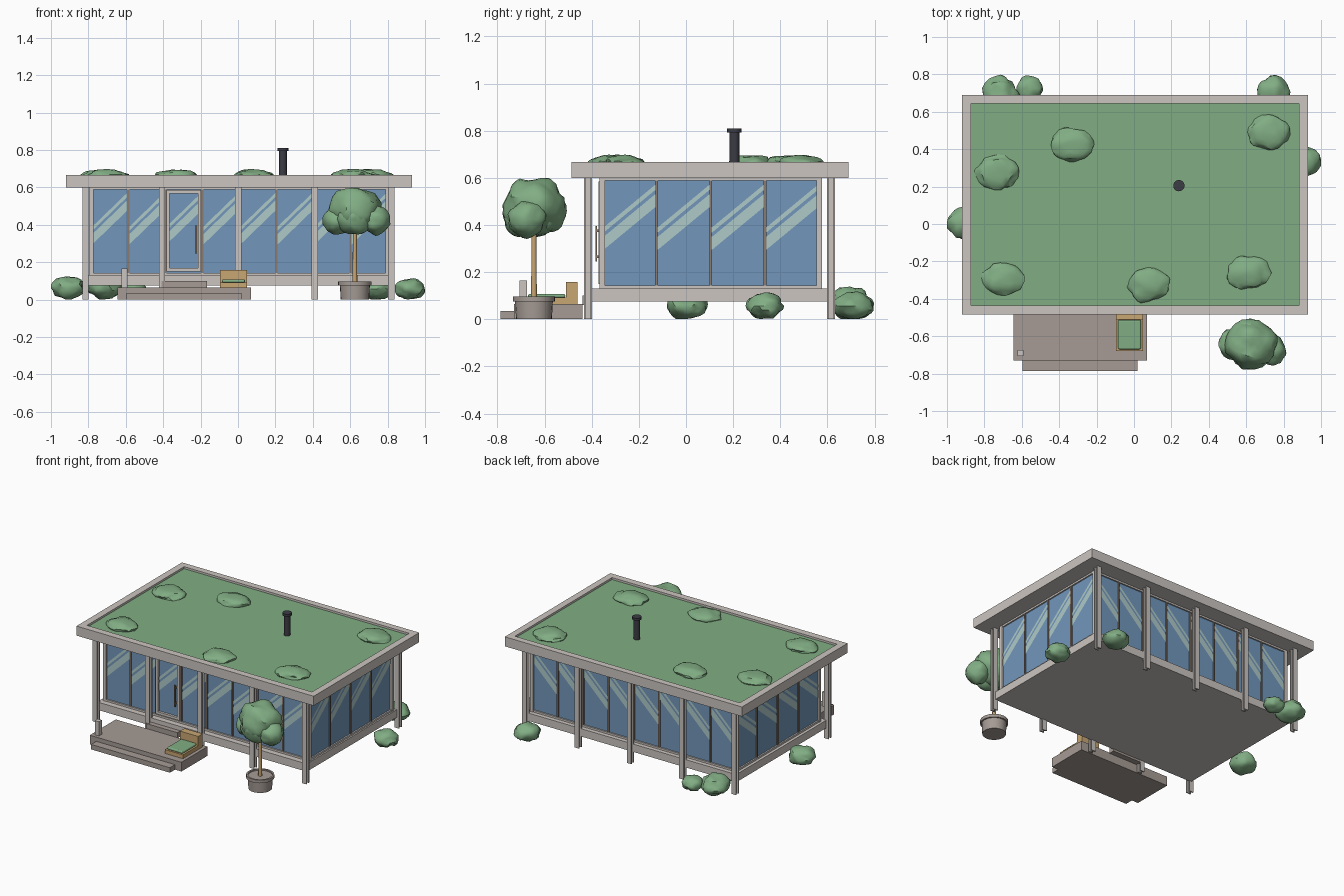
import bpy, bmesh, math, random
from mathutils import Vector, noise

if "Cube" in bpy.data.objects:
    bpy.data.objects.remove(bpy.data.objects["Cube"])
random.seed(4)


def material(name, r, g, b):
    m = bpy.data.materials.new(name)
    m.diffuse_color = (r, g, b, 1)
    m.use_nodes = True
    m.node_tree.nodes["Principled BSDF"].inputs["Base Color"].default_value = (r, g, b, 1)
    return m


pale = material("pale_metal", .60, .56, .53)
stone = material("taupe_stone", .38, .33, .30)
leaf = material("leaf_green", .22, .42, .23)
glass = material("blue_glass", .17, .31, .50)
glare = material("glass_glare", .42, .59, .58)
wood = material("warm_wood", .58, .38, .17)
dark = material("dark_metal", .045, .045, .06)
trim = material("brown_trim", .26, .20, .16)


def finish(name, bm, mat, smooth=False):
    mesh = bpy.data.meshes.new(name)
    bm.to_mesh(mesh)
    bm.free()
    mesh.materials.append(mat)
    ob = bpy.data.objects.new(name, mesh)
    bpy.context.collection.objects.link(ob)
    if smooth:
        bpy.ops.object.select_all(action="DESELECT")
        ob.select_set(True)
        bpy.context.view_layer.objects.active = ob
        bpy.ops.object.shade_smooth_by_angle(angle=math.radians(40))
    return ob


def add_box(bm, x0, x1, y0, y1, z0, z1):
    for v in bmesh.ops.create_cube(bm, size=1)["verts"]:
        v.co = (x1 if v.co.x > 0 else x0, y1 if v.co.y > 0 else y0, z1 if v.co.z > 0 else z0)


def box(name, mat, *bounds):
    bm = bmesh.new()
    add_box(bm, *bounds)
    return finish(name, bm, mat)


def lathe(name, mat, x, y, profile, sides=24):
    # profile: (radius, height) pairs from bottom to top
    bm = bmesh.new()
    rings = [[bm.verts.new((x + r * math.cos(math.tau * i / sides),
                            y + r * math.sin(math.tau * i / sides), z))
              for i in range(sides)] for r, z in profile]
    for low, high in zip(rings, rings[1:]):
        for i in range(sides):
            j = (i + 1) % sides
            bm.faces.new((low[i], low[j], high[j], high[i]))
    bm.faces.new(rings[0][::-1])
    bm.faces.new(rings[-1])
    return finish(name, bm, mat, True)


def blob(bm, centre, radii, bump=.22):
    # lumpy ball of leaves
    seed = Vector([random.uniform(0, 50) for _ in range(3)])
    for v in bmesh.ops.create_icosphere(bm, subdivisions=3, radius=1)["verts"]:
        n = v.co.normalized()
        k = 1 + bump * noise.noise(n * 1.7 + seed) + bump * .3 * noise.noise(n * 4 + seed)
        v.co = Vector([c + r * a * k for c, r, a in zip(centre, radii, n)])


# Floor and roof tray
box("floor_slab", pale, -.815, .82, -.405, .605, .075, .13)
box("roof_slab", pale, -.92, .93, -.485, .69, .60, .643)
rim = bmesh.new()
add_box(rim, -.92, .93, -.485, -.437, .643, .667)
add_box(rim, -.92, .93, .645, .69, .643, .667)
add_box(rim, -.92, -.872, -.437, .645, .643, .667)
add_box(rim, .883, .93, -.437, .645, .643, .667)
finish("roof_rim", rim, pale)
box("roof_lawn", leaf, -.872, .883, -.437, .645, .643, .653)

# Steel columns with an H section
for side, y in (("front", -.415), ("back", .615)):
    for i in range(5):
        x = -.815 + i * .4085
        bm = bmesh.new()
        for s in (-1, 1):
            add_box(bm, x - .017, x + .017, y + s * .013 - .004, y + s * .013 + .004, 0, .60)
        add_box(bm, x - .005, x + .005, y - .01, y + .01, 0, .60)
        finish(f"{side}_column_{i + 1}", bm, pale)

# Glass body with corner trims
X0, X1, Y0, Y1 = -.785, .80, -.355, .565
box("glass_body", glass, X0, X1, Y0, Y1, .13, .60)
for name, x in (("left", X1), ("right", X0)):
    for end, y in (("front", Y0), ("back", Y1)):
        box(f"{end}_{name}_corner", pale, x - .012, x + .012, y - .012, y + .012, .13, .60)


def wall(name, along, fixed, out, start, stop, count):
    # rails, mullions and diagonal glare strips on one glass side
    def place(u, depth, z):
        d = fixed + out * depth
        return (u, d, z) if along == "x" else (d, u, z)

    def bar(bm, u0, u1, z0, z1, depth):
        a, b = place(u0, -.004, z0), place(u1, depth, z1)
        add_box(bm, *[f(p) for p in zip(a, b) for f in (min, max)])

    step = (stop - start) / count
    rails, posts, shine = bmesh.new(), bmesh.new(), bmesh.new()
    bar(rails, start, stop, .13, .143, .01)
    bar(rails, start, stop, .588, .60, .01)
    for i in range(count + 1):
        u = start + i * step
        bar(posts, u - .006, u + .006, .143, .588, .008)
    for i in range(count):
        a, b = start + i * step + .006, start + (i + 1) * step - .006
        for z, thick in ((.295, .055), (.368, .022)):
            corners = [(a, z), (b, z + .18), (b, z + .18 + thick), (a, z + thick)]
            face = shine.faces.new([shine.verts.new(place(u, .003, h)) for u, h in corners])
            face.normal_update()
            if face.normal.dot(Vector(place(0, 1, 0)) - Vector(place(0, 0, 0))) * 1 < 0:
                face.normal_flip()
    finish(name + "_rails", rails, pale)
    finish(name + "_mullions", posts, trim)
    finish(name + "_glare", shine, glare)


wall("front", "x", Y0, -1, X0, X1, 8)
wall("back", "x", Y1, 1, X0, X1, 8)
wall("right_side", "y", X0, -1, Y0, Y1, 4)
wall("left_side", "y", X1, 1, Y0, Y1, 4)

# Door
door = bmesh.new()
for x in (-.383, -.215):
    add_box(door, x, x + .018, -.372, Y0, .15, .585)
for z in (.15, .567):
    add_box(door, -.365, -.215, -.372, Y0, z, z + .018)
finish("door_frame", door, pale)
handle = bmesh.new()
add_box(handle, -.23, -.22, -.385, -.377, .245, .395)
for z in (.26, .37):
    add_box(handle, -.23, -.22, -.38, -.355, z, z + .01)
finish("door_handle", handle, trim)

# Terrace
box("terrace", stone, -.645, .07, -.73, -.44, 0, .065)
box("terrace_step", stone, -.595, .02, -.787, -.73, 0, .035)
box("door_step", stone, -.41, -.165, -.44, -.40, .06, .10)
box("bollard", pale, -.622, -.59, -.706, -.674, .065, .165)

# Lounger
box("lounger_base", wood, -.095, .047, -.68, -.46, .065, .092)
box("lounger_back", wood, -.095, .047, -.51, -.46, .092, .157)
cushion = box("lounger_cushion", leaf, -.085, .037, -.67, -.512, .09, .108)
bevel = cushion.modifiers.new("soft_edges", "BEVEL")
bevel.width, bevel.segments = .008, 3

# Flue
lathe("flue", dark, .24, .205, [(.021, .645), (.021, .793), (.03, .793), (.03, .81)])

# Potted tree
lathe("tree_pot", stone, .625, -.645, [(.076, 0), (.08, .075), (.09, .075), (.09, .097), (.078, .097), (.078, .088)])
lathe("tree_trunk", wood, .625, -.645, [(.013, .085), (.01, .42)], 10)
crown = bmesh.new()
for centre, radii in (((.625, -.645, .485), (.135, .135, .12)),
                      ((.735, -.675, .425), (.077, .08, .075)),
                      ((.53, -.64, .42), (.08, .08, .07)),
                      ((.62, -.70, .43), (.09, .08, .08)),
                      ((.62, -.58, .46), (.09, .075, .09))):
    blob(crown, centre, radii, .18)
finish("tree_crown", crown, leaf, True)

# Ground shrubs: x, y, width radius, height radius
for i, (x, y, r, h) in enumerate(((-.91, .005, .086, .062), (.92, .335, .079, .056),
                                  (-.715, .695, .093, .068), (-.56, .725, .068, .048),
                                  (.745, .705, .085, .056))):
    bm = bmesh.new()
    blob(bm, (x, y, h), (r, r, h))
    for v in bm.verts:
        v.co.z = max(v.co.z, 0)
        v.co.x = max(-1, min(1, v.co.x))
    finish(f"ground_shrub_{i + 1}", bm, leaf, True)

# Roof shrubs
for i, (x, y) in enumerate(((-.73, .275), (-.33, .425), (.72, .49),
                            (-.70, -.295), (.075, -.325), (.61, -.26))):
    bm = bmesh.new()
    blob(bm, (x, y, .66), (.112, .09, .036))
    for v in bm.verts:
        v.co.z = max(v.co.z, .645)
    finish(f"roof_shrub_{i + 1}", bm, leaf, True)
